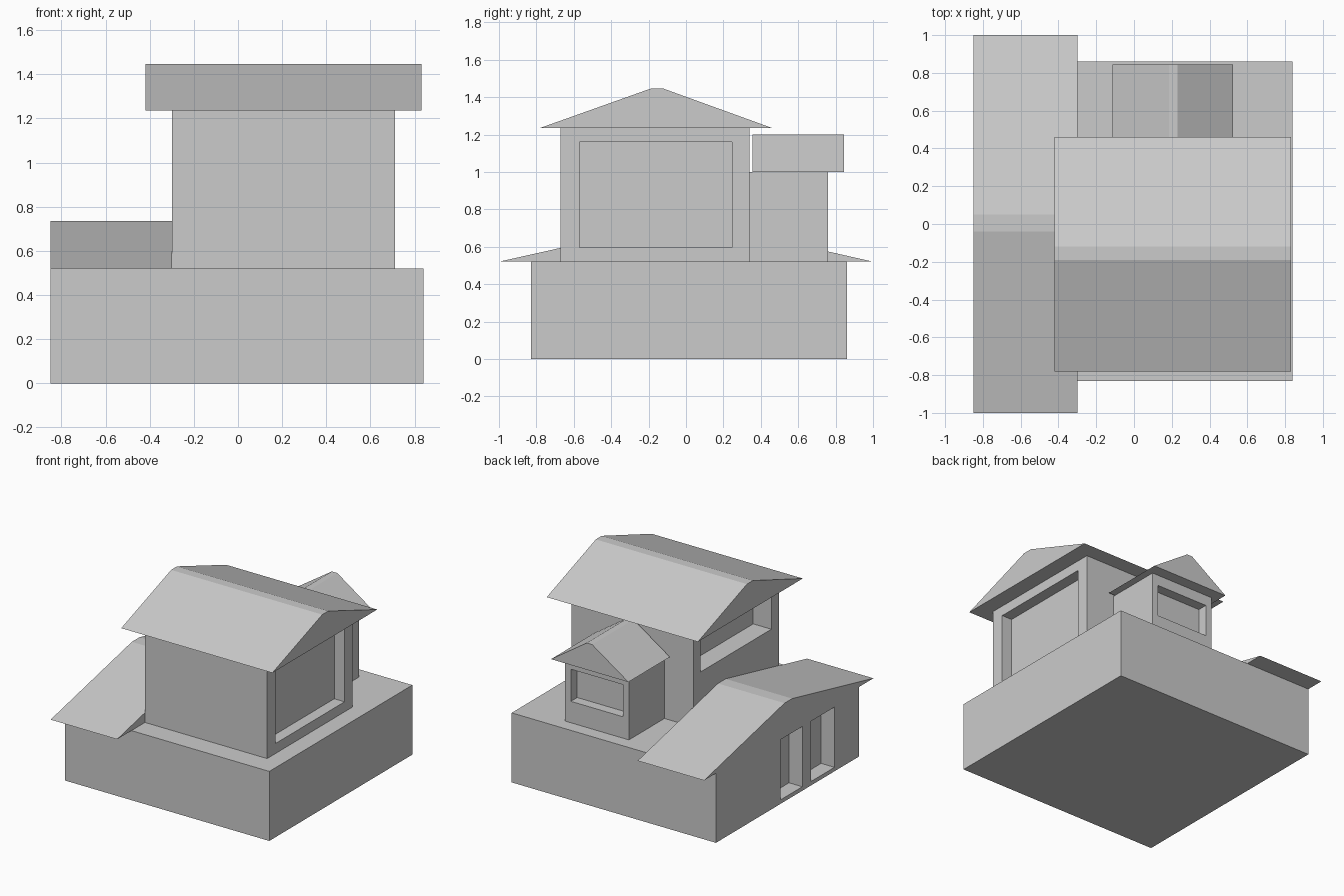
import bpy
import bmesh
from mathutils import Vector

if "Cube" in bpy.data.objects:
    bpy.data.objects.remove(bpy.data.objects["Cube"], do_unlink=True)

# Single plain colour
grey = bpy.data.materials.new("light_grey")
grey.use_nodes = True
colour = (0.6, 0.6, 0.6, 1)
grey.diffuse_color = colour
grey.node_tree.nodes["Principled BSDF"].inputs["Base Color"].default_value = colour


def add_object(name, bm):
    bmesh.ops.recalc_face_normals(bm, faces=bm.faces)
    mesh = bpy.data.meshes.new(name)
    bm.to_mesh(mesh)
    bm.free()
    mesh.materials.append(grey)
    obj = bpy.data.objects.new(name, mesh)
    bpy.context.collection.objects.link(obj)
    return obj


def box(name, x, y, z):
    """Box spanning the given (low, high) ranges."""
    bm = bmesh.new()
    bmesh.ops.create_cube(bm, size=1)
    for v in bm.verts:
        v.co = Vector([(r[0] + r[1]) / 2 + c * (r[1] - r[0])
                       for c, r in zip(v.co, (x, y, z))])
    return add_object(name, bm)


def gable_roof(name, along, eaves, ridge, length, z):
    """Solid flat-bottomed gable roof with a narrow flat ridge."""
    profile = [(eaves[0], z[0]), (eaves[1], z[0]), (ridge[1], z[1]), (ridge[0], z[1])]
    bm = bmesh.new()
    start = length[0]
    verts = [bm.verts.new((start, s, h) if along == "x" else (s, start, h))
             for s, h in profile]
    face = bm.faces.new(verts)
    moved = bmesh.ops.extrude_face_region(bm, geom=[face])["geom"]
    step = length[1] - start
    offset = Vector((step, 0, 0) if along == "x" else (0, step, 0))
    bmesh.ops.translate(bm, vec=offset,
                        verts=[g for g in moved if isinstance(g, bmesh.types.BMVert)])
    return add_object(name, bm)


def recess(wall, x, y, z):
    """Cut a box-shaped window or door recess into a wall."""
    cutter = box("recess_cutter", x, y, z)
    cutter.hide_render = True
    mod = wall.modifiers.new("recess", "BOOLEAN")
    mod.operation = "DIFFERENCE"
    mod.solver = "EXACT"
    mod.object = cutter
    bpy.context.view_layer.objects.active = wall
    bpy.ops.object.modifier_apply(modifier=mod.name)
    bpy.data.objects.remove(cutter, do_unlink=True)


# Ground floor with two tall openings on its right side
ground_floor = box("ground_floor", (-0.85, 0.84), (-0.83, 0.86), (0, 0.52))
for y in ((-0.16, 0.1), (-0.54, -0.26)):
    recess(ground_floor, (-0.95, -0.74), y, (0.03, 0.48))
gable_roof("side_roof", "x", (-1, 1), (-0.04, 0.05), (-0.85, -0.3), (0.52, 0.735))

# Upper floor with a large window on the left and a low one on the right
upper_floor = box("upper_floor", (-0.3, 0.71), (-0.67, 0.34), (0.52, 1.235))
recess(upper_floor, (0.625, 0.8), (-0.57, 0.245), (0.595, 1.16))
recess(upper_floor, (-0.4, -0.15), (-0.58, 0.26), (0.9, 1.16))
gable_roof("main_roof", "x", (-0.78, 0.46), (-0.19, -0.12), (-0.42, 0.83), (1.235, 1.445))

# Small annex at the back with a wide window
annex = box("annex", (-0.06, 0.47), (0.34, 0.76), (0.52, 1.0))
recess(annex, (-0.01, 0.42), (0.685, 0.9), (0.68, 0.92))
gable_roof("annex_roof", "y", (-0.115, 0.525), (0.185, 0.23), (0.355, 0.845), (1.0, 1.2))
